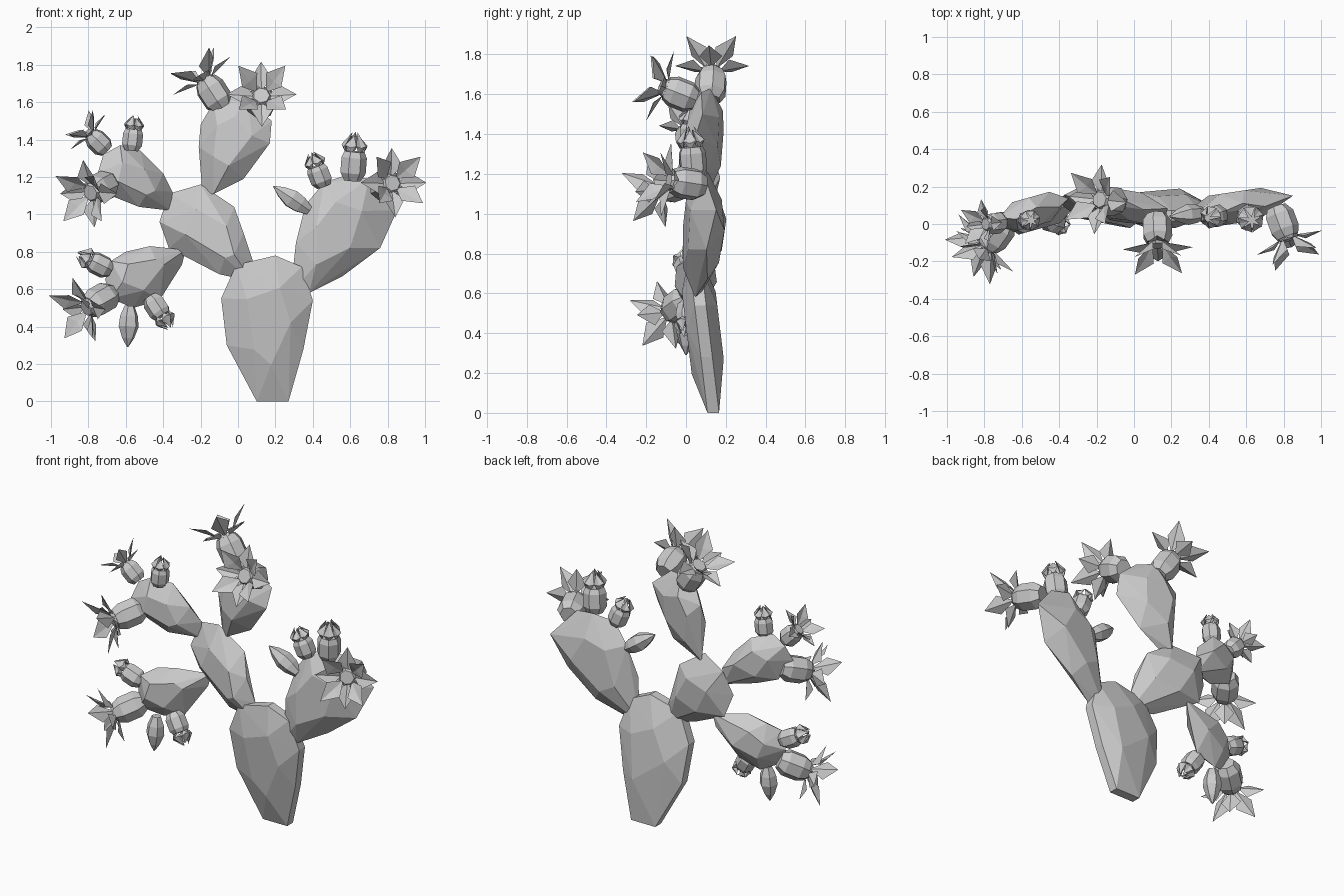
import bpy, bmesh, math
from mathutils import Vector, Matrix

if "Cube" in bpy.data.objects:
    bpy.data.objects.remove(bpy.data.objects["Cube"])

grey = bpy.data.materials.new("cactus_grey")
grey.use_nodes = True
GREY = (0.6, 0.6, 0.6, 1)
grey.diffuse_color = GREY
grey.node_tree.nodes["Principled BSDF"].inputs["Base Color"].default_value = GREY


def finish(name, bm):
    mesh = bpy.data.meshes.new(name)
    bm.to_mesh(mesh)
    bm.free()
    mesh.materials.append(grey)
    obj = bpy.data.objects.new(name, mesh)
    bpy.context.collection.objects.link(obj)
    return obj


def pad(name, outline, y, yaw, tilt, thick, blunt=False):
    """Faceted flat pad: zigzag or blunt rim in x/z, bulged front and back by a smaller ring."""
    bm = bmesh.new()
    n = len(outline)
    cx = sum(p[0] for p in outline) / n
    cz = sum(p[1] for p in outline) / n

    def put(x, z, off):
        bm.verts.new((x, y + yaw * (x - cx) + tilt * (z - cz) + off, z))

    for i, (x, z) in enumerate(outline):
        side = 1 if i % 2 else -1
        rim = thick * 0.17
        for off in ((rim, -rim) if blunt else (-side * rim * .6,)):
            put(x, z, off)
        nx, nz = outline[(i + 1) % n]
        mx, mz = (x + nx) / 2, (z + nz) / 2
        put(cx + (mx - cx) * 0.55, cz + (mz - cz) * 0.55, side * thick / 2)
    bmesh.ops.convex_hull(bm, input=bm.verts)
    bmesh.ops.recalc_face_normals(bm, faces=bm.faces)
    return finish(name, bm)


def lathe(bm, profile, sides):
    """Rings of (height, radius) round local z, capped at both ends."""
    rings = []
    for h, r in profile:
        rings.append([bm.verts.new((r * math.cos(math.tau * k / sides),
                                    r * math.sin(math.tau * k / sides), h)) for k in range(sides)])
    for a, b in zip(rings, rings[1:]):
        for k in range(sides):
            j = (k + 1) % sides
            bm.faces.new((a[k], a[j], b[j], b[k]))
    bm.faces.new(rings[0][::-1])
    bm.faces.new(rings[-1])


def petal(bm, angle, root, h0, mid, h1, tip, h2, half_width):
    """Folded kite petal with a keel underneath."""
    out = Vector((math.cos(angle), math.sin(angle), 0))
    side = Vector((-out.y, out.x, 0)) * half_width
    up = Vector((0, 0, 1))
    a = bm.verts.new(out * root + up * h0)
    t = bm.verts.new(out * tip + up * h2)
    l = bm.verts.new(out * mid + up * h1 + side)
    r = bm.verts.new(out * mid + up * h1 - side)
    keel = bm.verts.new(out * mid + up * (h1 - half_width * 0.35))
    for face in ((a, keel, l), (l, keel, t), (a, r, keel), (r, t, keel), (a, l, t), (a, t, r)):
        bm.faces.new(face)


def place(name, bm, base, direction):
    turn = Vector(direction).to_track_quat('Z', 'Y').to_matrix().to_4x4()
    bmesh.ops.recalc_face_normals(bm, faces=bm.faces)
    bm.transform(Matrix.Translation(base) @ turn)
    return finish(name, bm)


def flower(name, base, throat, radius):
    """Barrel cup with a bowl of broad petals, alternately low and raised."""
    axis = Vector(throat) - Vector(base)
    L, r = axis.length, radius
    bm = bmesh.new()
    lathe(bm, ((0, r * .3), (L * .25, r * .45), (L * .75, r * .45), (L, r * .34)), 7)
    lathe(bm, ((L, r * .3), (L + r * .1, r * .24)), 7)
    for k in range(8):
        lift = 0.6 if k % 2 else 0.15
        petal(bm, math.tau * k / 8, r * .2, L, r * .5, L + r * (.1 + lift * .55),
              r * (1.06 - lift * .12), L + r * lift * 1.2, r * .32)
    return place(name, bm, base, axis)


def bud(name, base, tip, width, crowned=True):
    """Closed bud: plain pointed egg, or a barrel under a crown of tight petals."""
    axis = Vector(tip) - Vector(base)
    L, r = axis.length, width / 2
    bm = bmesh.new()
    if crowned:
        lathe(bm, ((0, r * .65), (L * .16, r), (L * .48, r), (L * .6, r * .8)), 7)
        for k in range(7):
            petal(bm, math.tau * k / 7, r * .7, L * .56, r * .92, L * .73,
                  r * .25, L * (1 if k % 2 else .93), r * .45)
    else:
        lathe(bm, ((0, r * .5), (L * .25, r * .9), (L * .5, r), (L * .78, r * .6), (L, r * .06)), 6)
    return place(name, bm, base, axis)


# Pads
pad("trunk_pad", ((.1, 0), (.27, 0), (.35, .28), (.4, .54), (.34, .72), (.2, .78),
                  (-.01, .73), (-.09, .55), (-.06, .3)), .085, 0, -.12, .17, True)
pad("left_pad", ((.28, .58), (.38, .58), (.56, .67), (.76, .82), (.85, 1.02), (.7, 1.19),
                 (.58, 1.21), (.46, 1.17), (.36, 1.05), (.31, .85)), .085, .15, 0, .17)
pad("middle_pad", ((.08, .64), (-.1, .68), (-.37, .82), (-.42, .96), (-.37, 1.11), (-.2, 1.16),
                   (-.02, 1.04), (.03, .9), (.08, .75)), .09, -.17, .05, .17)
pad("top_pad", ((-.19, 1.11), (-.21, 1.36), (-.2, 1.48), (-.13, 1.6), (-.05, 1.63), (.05, 1.61),
                (.18, 1.5), (.17, 1.38), (.03, 1.19), (-.13, 1.11)), .095, -.15, .06, .16)
pad("right_upper_pad", ((-.36, 1.02), (-.53, 1.04), (-.68, 1.1), (-.75, 1.22), (-.72, 1.32),
                        (-.63, 1.37), (-.52, 1.34), (-.4, 1.22), (-.35, 1.12)), .065, .28, 0, .16)
pad("right_lower_pad", ((-.28, .81), (-.47, .83), (-.6, .8), (-.68, .75), (-.71, .65), (-.68, .55),
                        (-.56, .5), (-.42, .54), (-.3, .73)), .05, .28, 0, .16)

# Open flowers
flower("top_front_flower", (.12, .05, 1.57), (.125, -.1, 1.63), .18)
flower("top_side_flower", (-.08, .12, 1.57), (-.175, .13, 1.715), .18)
flower("left_flower", (.76, .09, 1.14), (.82, -.07, 1.165), .18)
flower("right_upper_flower", (-.68, .02, 1.17), (-.78, -.12, 1.12), .18)
flower("right_lower_flower", (-.67, .02, .58), (-.8, -.08, .505), .18)
flower("right_small_flower", (-.7, .01, 1.34), (-.785, 0, 1.425), .13)

# Closed buds
bud("right_upper_bud", (-.57, .02, 1.34), (-.55, .02, 1.53), .11)
bud("left_inner_bud", (.46, .05, 1.15), (.39, .03, 1.33), .12)
bud("left_top_bud", (.61, .04, 1.18), (.63, .02, 1.44), .14)
bud("right_lower_bud", (-.68, .01, .7), (-.86, -.02, .79), .12)
bud("left_side_bud", (.38, .06, 1.02), (.19, .04, 1.15), .11, False)
bud("right_hanging_bud", (-.58, .01, .51), (-.59, 0, .29), .11, False)
bud("right_slanted_bud", (-.47, .02, .56), (-.36, -.01, .39), .12)
